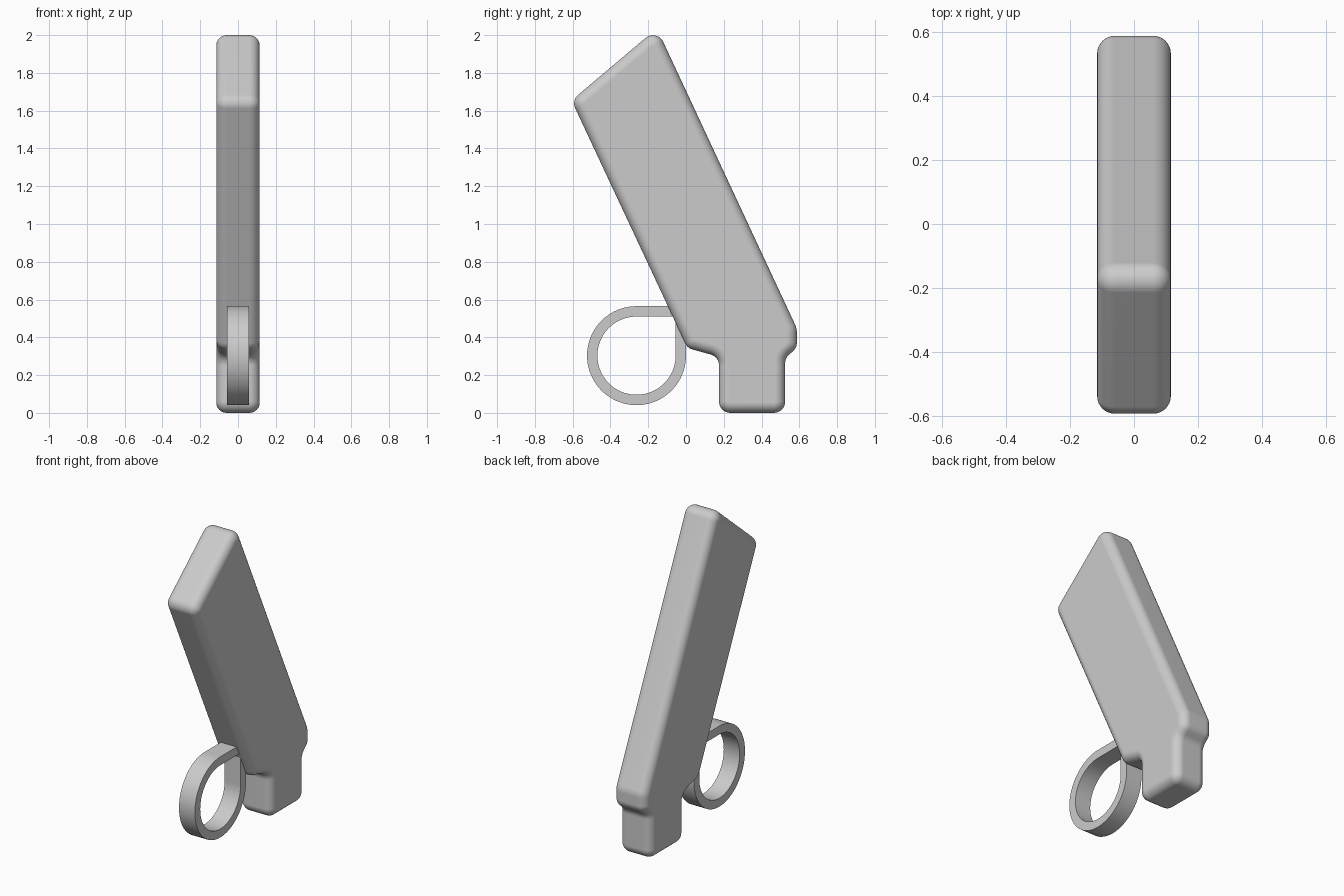
import bpy, bmesh, math
from mathutils import Vector

cube = bpy.data.objects.get("Cube")
if cube:
    bpy.data.objects.remove(cube)

grey = bpy.data.materials.new("light_grey")
grey.use_nodes = True
grey.diffuse_color = (0.6, 0.6, 0.6, 1)
grey.node_tree.nodes["Principled BSDF"].inputs["Base Color"].default_value = (0.6, 0.6, 0.6, 1)


def fillet(corners, steps=8):
    """Round each (y, z, radius) corner of a closed outline."""
    out = []
    for i, (y, z, r) in enumerate(corners):
        p = Vector((y, z))
        a = (Vector(corners[i - 1][:2]) - p).normalized()
        b = (Vector(corners[(i + 1) % len(corners)][:2]) - p).normalized()
        half = a.angle(b) / 2
        centre = p + (a + b).normalized() * r / math.sin(half)
        start = p + a * r / math.tan(half) - centre
        end = p + b * r / math.tan(half) - centre
        sweep = start.angle(end)
        for k in range(steps + 1):
            t = k / steps
            out.append(centre + (start * math.sin((1 - t) * sweep)
                                 + end * math.sin(t * sweep)) / math.sin(sweep))
    return out


def inset(points, d):
    """Move a counter-clockwise outline inwards by d."""
    out = []
    for i, p in enumerate(points):
        e1 = (p - points[i - 1]).normalized()
        e2 = (points[(i + 1) % len(points)] - p).normalized()
        n1, n2 = Vector((-e1.y, e1.x)), Vector((-e2.y, e2.x))
        out.append(p + (n1 + n2) * d / (1 + n1.dot(n2)))
    return out


def skin(name, loops, closed):
    """Bridge successive (x, outline) loops; cap the ends or join them up."""
    bm = bmesh.new()
    rings = [[bm.verts.new((x, p.x, p.y)) for p in pts] for x, pts in loops]
    pairs = list(zip(rings, rings[1:]))
    if closed:
        pairs.append((rings[-1], rings[0]))
    else:
        bm.faces.new(rings[0])
        bm.faces.new(rings[-1][::-1])
    for a, b in pairs:
        for i in range(len(a)):
            bm.faces.new((a[i - 1], a[i], b[i], b[i - 1]))
    bmesh.ops.recalc_face_normals(bm, faces=bm.faces)
    mesh = bpy.data.meshes.new(name)
    bm.to_mesh(mesh)
    bm.free()
    mesh.materials.append(grey)
    obj = bpy.data.objects.new(name, mesh)
    bpy.context.collection.objects.link(obj)
    bpy.ops.object.select_all(action='DESELECT')
    obj.select_set(True)
    bpy.context.view_layer.objects.active = obj
    bpy.ops.object.shade_smooth_by_angle(angle=math.radians(35))
    return obj


# Slanted body with a square plug at the bottom, rounded all over
R = 0.06
outline = fillet([
    (0.175, 0, R), (0.525, 0, R), (0.525, 0.29, R), (0.587, 0.345, R),
    (0.587, 0.447, 0.1), (-0.154, 2.036, R), (-0.606, 1.654, R),
    (0.008, 0.343, R), (0.175, 0.297, R)])
half_width, edge = 0.115, 0.055
angles = [math.pi / 2 * k / 8 for k in range(8, -1, -1)]
side = [(half_width - edge + edge * math.sin(a), inset(outline, edge * (1 - math.cos(a))))
        for a in angles]
# The widest loop has the smallest outline
body = skin("body", side + [(-x, pts) for x, pts in reversed(side)], False)
weighted = body.modifiers.new("flat_sides", 'WEIGHTED_NORMAL')
weighted.keep_sharp = True


# Finger ring: a circle with one squared corner buried in the body
def ring_outline(radius):
    c = Vector((-0.262, 0.303))
    pts = [c + Vector((math.cos(a), math.sin(a))) * radius
           for a in (math.pi / 2 + 1.5 * math.pi * k / 60 for k in range(61))]
    return pts + [c + Vector((radius, radius))]


outer, inner = ring_outline(0.262), ring_outline(0.207)
skin("finger_ring", [(0.057, outer), (0.057, inner), (-0.057, inner), (-0.057, outer)], True)
